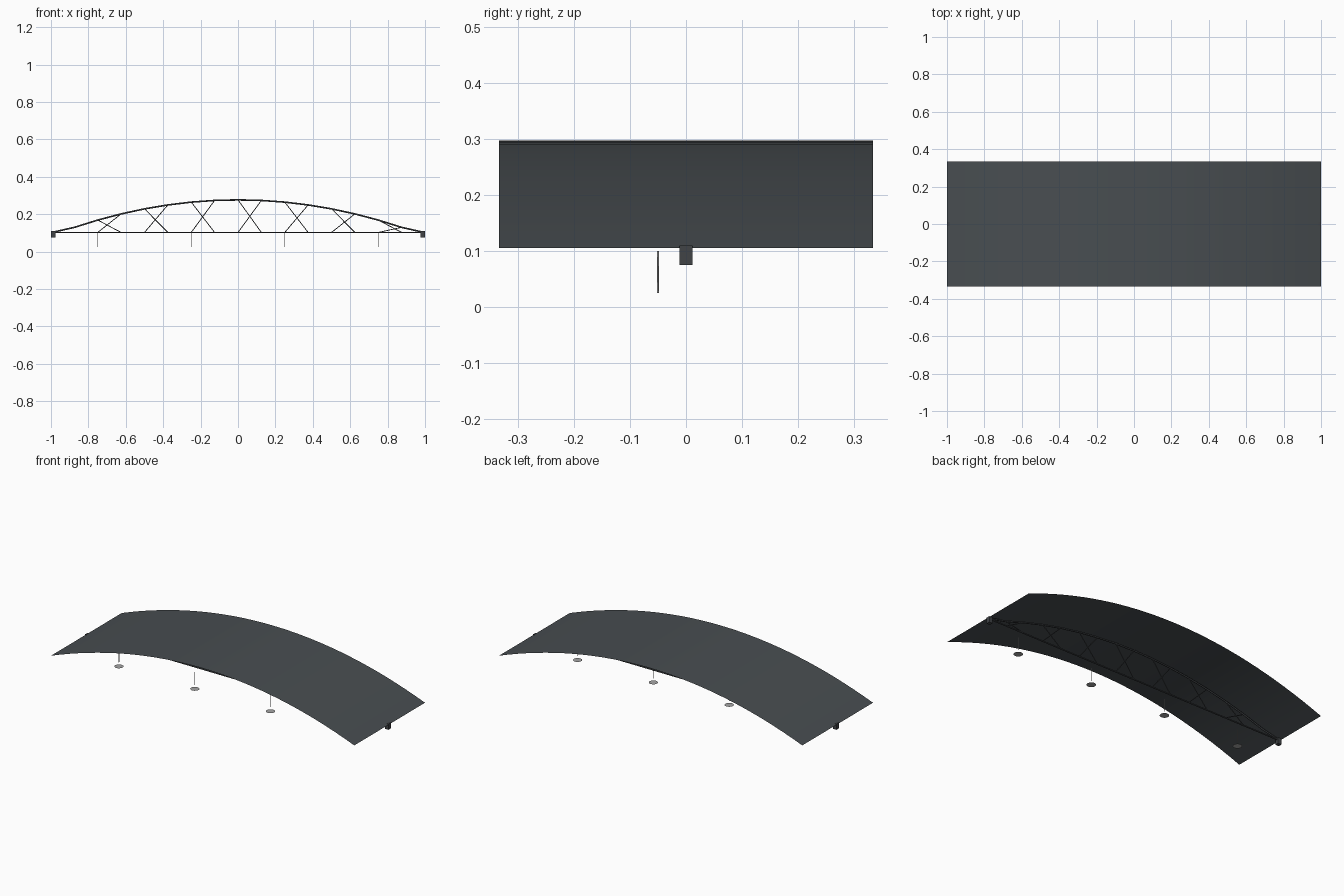
import bpy
import bmesh
from mathutils import Vector

cube = bpy.data.objects.get("Cube")
if cube:
    bpy.data.objects.remove(cube, do_unlink=True)


def material(name, color):
    m = bpy.data.materials.new(name)
    m.use_nodes = True
    m.diffuse_color = color
    m.node_tree.nodes["Principled BSDF"].inputs["Base Color"].default_value = color
    return m


ROOF = material("slate grey", (0.065, 0.075, 0.082, 1))
STEEL = material("dark steel", (0.052, 0.057, 0.062, 1))
LAMP = material("light grey", (0.38, 0.38, 0.38, 1))


def finish(name, bm, mat, smooth=False):
    me = bpy.data.meshes.new(name)
    bm.to_mesh(me)
    bm.free()
    me.materials.append(mat)
    for p in me.polygons:
        p.use_smooth = smooth
    ob = bpy.data.objects.new(name, me)
    bpy.context.collection.objects.link(ob)
    return ob


def tube(name, points, radius, mat):
    """Round bar swept along a polyline."""
    cu = bpy.data.curves.new(name, "CURVE")
    cu.dimensions = "3D"
    cu.bevel_depth = radius
    cu.bevel_resolution = 1
    cu.use_fill_caps = True
    sp = cu.splines.new("POLY")
    sp.points.add(len(points) - 1)
    for p, co in zip(sp.points, points):
        p.co = (*co, 1)
    cu.materials.append(mat)
    ob = bpy.data.objects.new(name, cu)
    bpy.context.collection.objects.link(ob)


def roof_z(x):
    return 0.297 - 0.192 * x * x


BASE = 0.103


def chord_z(x):
    return max(BASE, roof_z(x) - 0.02)


# Arched roof: a thin curved sheet
bm = bmesh.new()
N = 32
rows = []
for i in range(N + 1):
    x = -1 + 2 * i / N
    rows.append([bm.verts.new((x, y, roof_z(x))) for y in (-0.333, 0.333)])
for a, b in zip(rows, rows[1:]):
    bm.faces.new((a[0], b[0], b[1], a[1]))
finish("roof_sheet", bm, ROOF, True)

# Truss chords
PANELS = 16
nodes = [-1 + 2 * i / PANELS for i in range(PANELS + 1)]
ends = 0.995
tube("upper_chord", [(max(-ends, min(ends, x)), 0, chord_z(x)) for x in nodes], 0.005, STEEL)
tube("lower_chord", [(-ends, 0, BASE), (ends, 0, BASE)], 0.004, STEEL)

# Crossed braces in every other panel
for i in range(2, PANELS, 2):
    a, b = nodes[i], nodes[i + 1]
    tube("brace_down", [(a, 0, chord_z(a)), (b, 0, BASE)], 0.0025, STEEL)
    tube("brace_up", [(a, 0, BASE), (b, 0, chord_z(b))], 0.0025, STEEL)

# Bearing blocks at both ends
for side, label in ((-1, "right"), (1, "left")):
    bm = bmesh.new()
    bmesh.ops.create_cube(bm, size=1)
    bmesh.ops.scale(bm, vec=(0.023, 0.023, 0.035), verts=bm.verts)
    bmesh.ops.translate(bm, vec=Vector((side * 0.9885, 0, 0.0925)), verts=bm.verts)
    finish("bearing_block_" + label, bm, STEEL)

# Hanging lamps: a thin rod above a flat disc
for x in (-0.75, -0.25, 0.25, 0.75):
    tube("lamp_rod", [(x, -0.05, 0.025), (x, -0.05, 0.1)], 0.0017, LAMP)
    bm = bmesh.new()
    bmesh.ops.create_circle(bm, cap_ends=True, segments=24, radius=0.025)
    bmesh.ops.translate(bm, vec=Vector((x, -0.05, 0)), verts=bm.verts)
    finish("lamp_disc", bm, LAMP)
